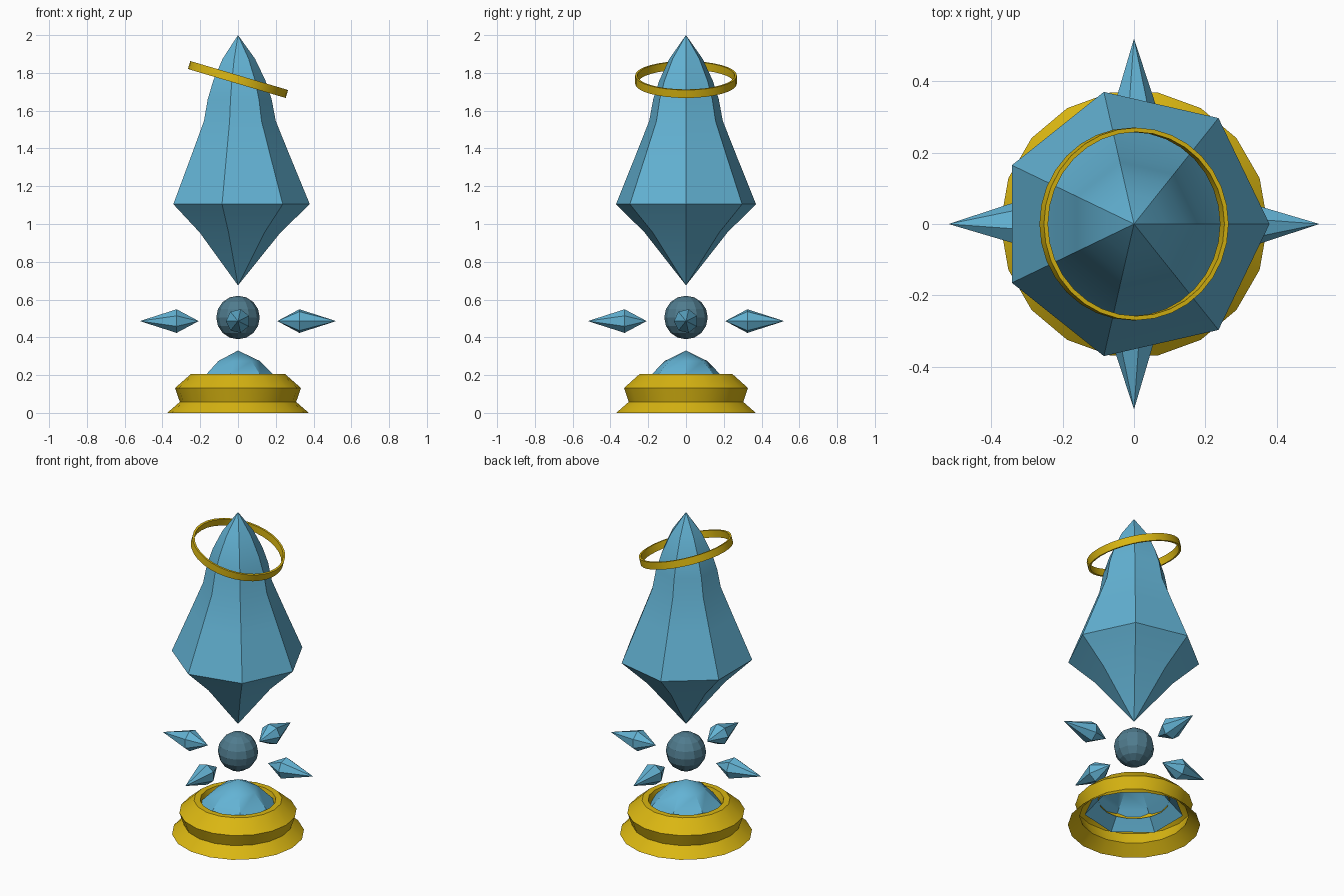
import bpy
from math import cos, sin, pi, radians
from mathutils import Matrix, Vector

if "Cube" in bpy.data.objects:
    bpy.data.objects.remove(bpy.data.objects["Cube"], do_unlink=True)


def material(name, rgb):
    mat = bpy.data.materials.new(name)
    mat.use_nodes = True
    mat.diffuse_color = (*rgb, 1)
    mat.node_tree.nodes["Principled BSDF"].inputs["Base Color"].default_value = (*rgb, 1)
    return mat


BLUE = material("crystal blue", (0.125, 0.45, 0.66))
DEEP = material("deep blue", (0.08, 0.2, 0.27))
GOLD = material("gold", (0.70, 0.47, 0.006))


def lathe(name, profile, sides, mat, matrix=Matrix(), closed=False):
    """Turn (radius, height) points, listed bottom to top on the outside, about z."""
    verts, faces, rings = [], [], []
    for r, z in profile:
        count = 1 if r == 0 else sides
        start = len(verts)
        for i in range(count):
            a = 2 * pi * i / sides
            verts.append(matrix @ Vector((r * cos(a), r * sin(a), z)))
        rings.append([start + i % count for i in range(sides)])
    pairs = list(zip(rings, rings[1:]))
    if closed:
        pairs.append((rings[-1], rings[0]))
    for low, high in pairs:
        for i in range(sides):
            j = (i + 1) % sides
            corners = dict.fromkeys((low[i], low[j], high[j], high[i]))
            faces.append(list(corners))
    mesh = bpy.data.meshes.new(name)
    mesh.from_pydata(verts, [], faces)
    mesh.materials.append(mat)
    obj = bpy.data.objects.new(name, mesh)
    bpy.context.collection.objects.link(obj)
    return obj


smooth = []

# Hollow pedestal with a flared foot and a rolled lip
smooth.append(lathe("pedestal", [(0.375, 0), (0.308, 0.058), (0.333, 0.132),
                                 (0.25, 0.205), (0.215, 0.205), (0.2, 0.155)], 18, GOLD))

# Crystal dome set in the pedestal
smooth.append(lathe("pedestal_crystal", [(0.285, 0.1), (0.19, 0.2),
                                         (0.115, 0.275), (0, 0.33)], 7, BLUE))

# Floating core
bpy.ops.mesh.primitive_uv_sphere_add(segments=12, ring_count=8, radius=0.115,
                                     location=(0, 0, 0.505))
core = bpy.context.object
core.name = "core_sphere"
core.data.materials.append(DEEP)

# Four shards pointing outward around the core
aim = Matrix.Rotation(pi / 2, 4, 'Y') @ Matrix.Rotation(-pi / 2, 4, 'Z')
for i, side in enumerate(("left", "back", "right", "front")):
    place = Matrix.Translation((0, 0, 0.486)) @ Matrix.Rotation(i * pi / 2, 4, 'Z') @ aim
    smooth.append(lathe("shard_" + side, [(0, 0.208), (0.064, 0.325), (0, 0.52)],
                        7, BLUE, place))

# Large floating crystal
smooth.append(lathe("main_crystal", [(0, 0.675), (0.225, 0.955), (0.38, 1.105),
                                     (0.275, 1.36), (0.2, 1.545), (0.178, 1.66),
                                     (0.145, 1.76), (0.09, 1.875), (0, 2)], 7, BLUE))

# Tilted halo band
tilt = Matrix.Translation((0, 0, 1.765)) @ Matrix.Rotation(radians(16.5), 4, 'Y')
smooth.append(lathe("halo", [(0.27, -0.022), (0.27, 0.022), (0.258, 0.022),
                             (0.258, -0.022)], 32, GOLD, tilt, closed=True))

# Smooth shading with sharp creases
bpy.ops.object.select_all(action='DESELECT')
for obj in smooth:
    obj.select_set(True)
bpy.context.view_layer.objects.active = smooth[0]
bpy.ops.object.shade_smooth_by_angle(angle=radians(30))
